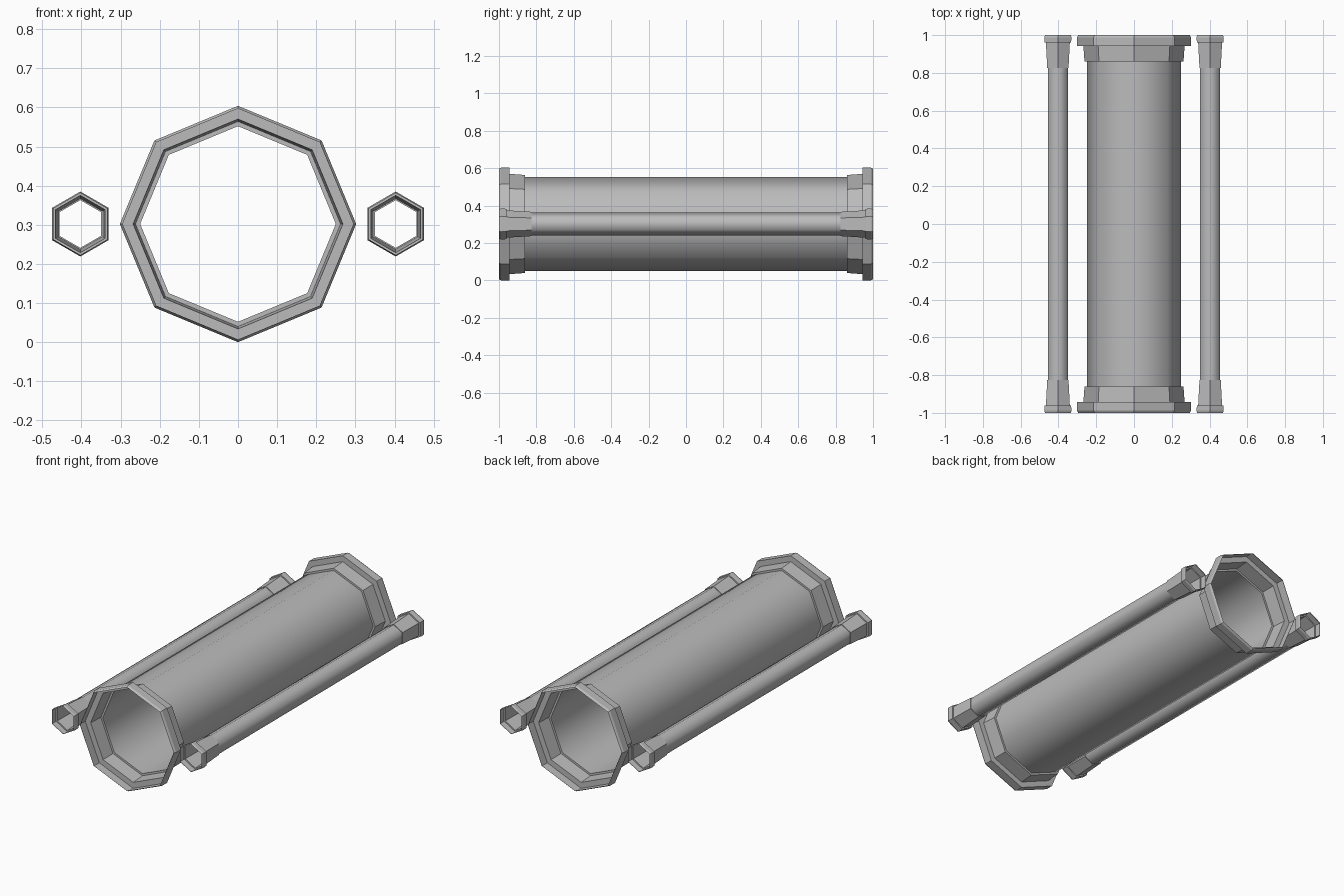
import bpy, bmesh, math

cube = bpy.data.objects.get("Cube")
if cube:
    bpy.data.objects.remove(cube, do_unlink=True)

grey = bpy.data.materials.new("plain grey")
grey.use_nodes = True
colour = (0.5, 0.5, 0.5, 1)
grey.diffuse_color = colour
grey.node_tree.nodes["Principled BSDF"].inputs["Base Color"].default_value = colour

AXIS_Z = 0.302


def shell(name, profile, sides, x=0, smooth=False):
    """Open thin-walled tube along y from (y, radius) pairs, corner pointing up."""
    bm = bmesh.new()
    rings = []
    for y, r in profile:
        ring = []
        for i in range(sides):
            a = math.pi / 2 + math.tau * i / sides
            ring.append(bm.verts.new((x + r * math.cos(a), y, AXIS_Z + r * math.sin(a))))
        rings.append(ring)
    for a, b in zip(rings, rings[1:]):
        for i in range(sides):
            j = (i + 1) % sides
            f = bm.faces.new((a[i], b[i], b[j], a[j]))
            f.smooth = smooth
            # walls face away from the axis, steps face the middle of the tube
            f.normal_update()
            c = f.calc_center_median()
            if f.normal.x * (c.x - x) + f.normal.z * (c.z - AXIS_Z) - 0.3 * f.normal.y * c.y < 0:
                f.normal_flip()
    mesh = bpy.data.meshes.new(name)
    bm.to_mesh(mesh)
    bm.free()
    mesh.materials.append(grey)
    obj = bpy.data.objects.new(name, mesh)
    bpy.context.collection.objects.link(obj)
    return obj


def pipe(name, collar, sides, x=0):
    """Smooth tube with a faceted stepped collar at both ends."""
    end, radius = collar[-1]
    shell(name + "_tube", [(-end, radius), (end, radius)], sides, x, True)
    for label, s in (("front", -1), ("back", 1)):
        shell(f"{name}_{label}_collar", [(s * y, r) for y, r in collar], sides, x)


# Collar profiles from the open end inwards: chamfer, flange, step, sleeve, step
main_collar = [(1, 0.295), (0.988, 0.302), (0.943, 0.302), (0.943, 0.268),
               (0.86, 0.262), (0.86, 0.25)]
side_collar = [(1, 0.079), (0.988, 0.083), (0.96, 0.081), (0.96, 0.073),
               (0.825, 0.065), (0.825, 0.061)]

pipe("main_pipe", main_collar, 8)
for side, x in (("left", 0.403), ("right", -0.403)):
    pipe(side + "_pipe", side_collar, 6, x)
